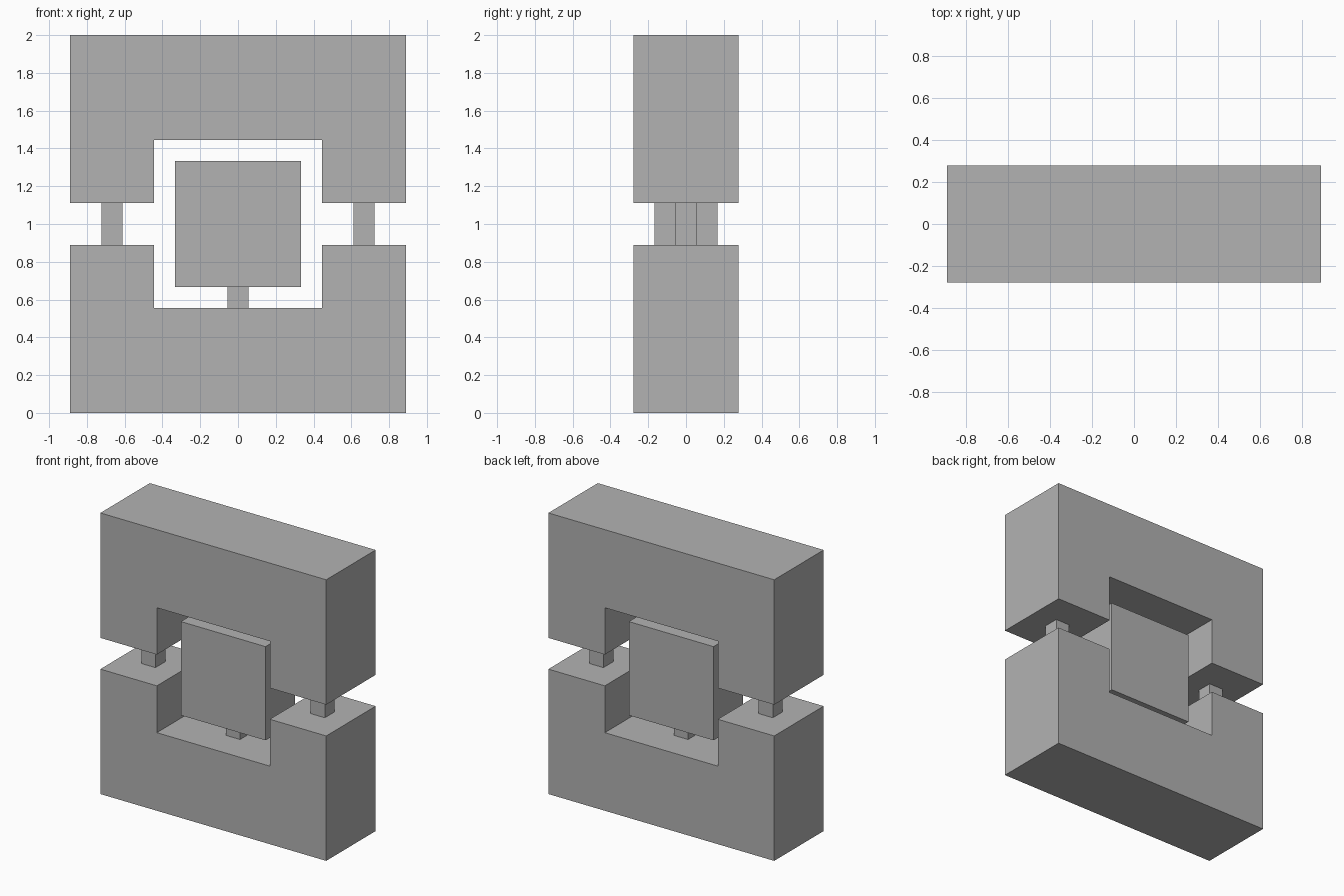
import bpy, bmesh

U = 1 / 9          # modelling grid unit
DEPTH = 5 * U

cube = bpy.data.objects.get("Cube")
if cube:
    bpy.data.objects.remove(cube, do_unlink=True)

grey = bpy.data.materials.new("plain grey")
grey.use_nodes = True
colour = (0.448, 0.448, 0.448, 1)
grey.diffuse_color = colour
grey.node_tree.nodes["Principled BSDF"].inputs["Base Color"].default_value = colour


def prism(name, profile, depth):
    """Extrude an x-z profile, given in grid units, along y about the centre."""
    bm = bmesh.new()
    face = bm.faces.new([bm.verts.new((x * U, -depth / 2, z * U)) for x, z in profile])
    new = bmesh.ops.extrude_face_region(bm, geom=[face])["geom"]
    bmesh.ops.translate(bm, vec=(0, depth, 0),
                        verts=[v for v in new if isinstance(v, bmesh.types.BMVert)])
    bmesh.ops.recalc_face_normals(bm, faces=bm.faces)
    mesh = bpy.data.meshes.new(name)
    bm.to_mesh(mesh)
    bm.free()
    mesh.materials.append(grey)
    obj = bpy.data.objects.new(name, mesh)
    bpy.context.collection.objects.link(obj)
    return obj


def box(name, x, z0, z1, width, depth):
    h = width / 2
    return prism(name, [(x - h, z0), (x + h, z0), (x + h, z1), (x - h, z1)], depth)


# Two facing U-shaped blocks; the upper one is the lower one flipped
u_shape = [(-8, 0), (8, 0), (8, 8), (4, 8), (4, 5), (-4, 5), (-4, 8), (-8, 8)]
prism("lower_block", u_shape, DEPTH)
prism("upper_block", [(x, 18 - z) for x, z in u_shape], DEPTH)

# Pegs joining the blocks
for side, x in (("left", 6), ("right", -6)):
    box(side + "_peg", x, 8, 10, 1, U)

# Centre block on its short stand
box("centre_stand", 0, 5, 6, 1, U)
box("centre_block", 0, 6, 12, 6, 3 * U)
